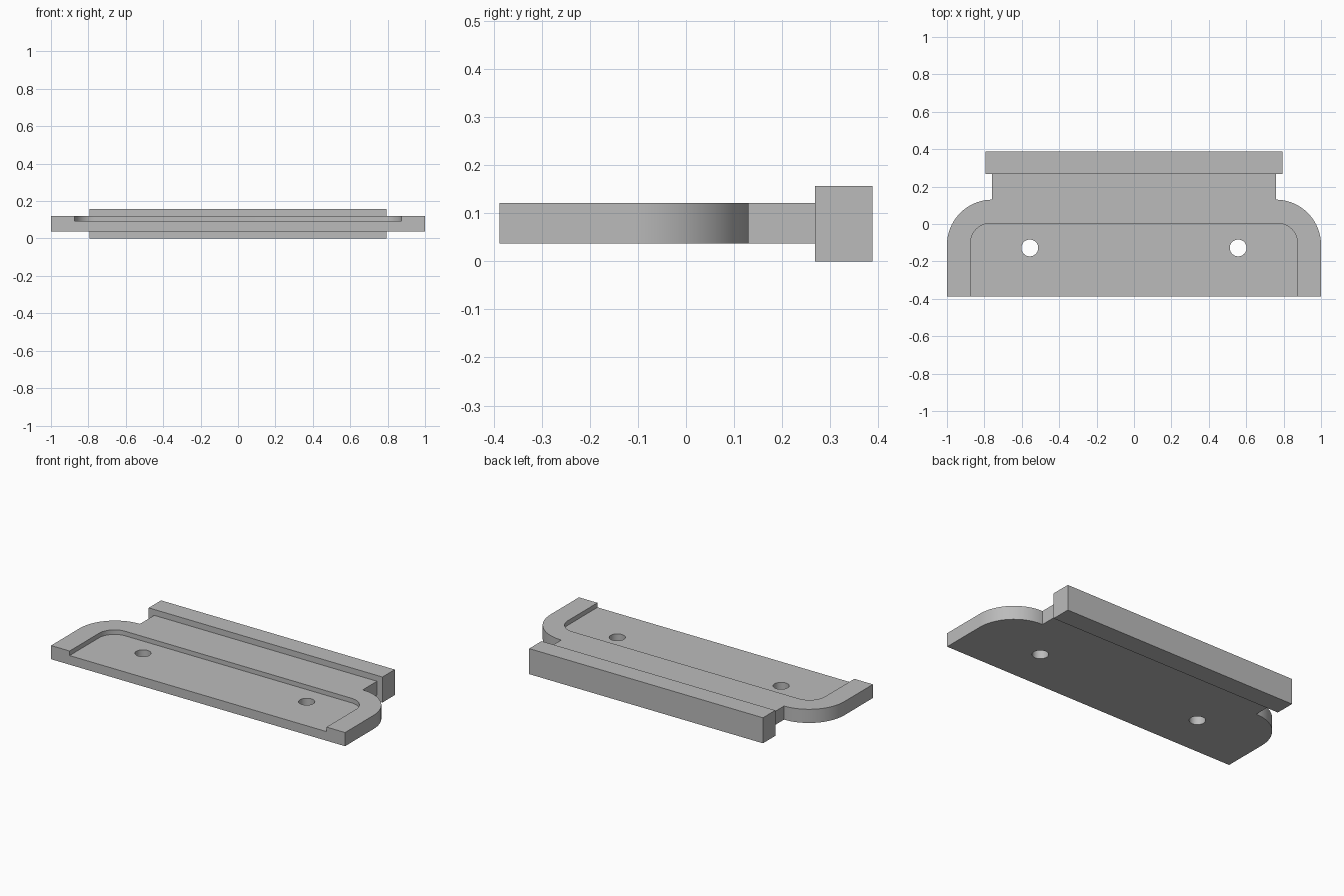
import bpy
import bmesh
from math import cos, sin, pi

cube = bpy.data.objects.get("Cube")
if cube:
    bpy.data.objects.remove(cube, do_unlink=True)

# Single neutral grey finish
GREY = (0.5, 0.5, 0.5, 1.0)
grey = bpy.data.materials.new("plain grey")
grey.use_nodes = True
grey.diffuse_color = GREY
grey.node_tree.nodes["Principled BSDF"].inputs["Base Color"].default_value = GREY

FRONT, BACK = -0.388, 0.388
BAR_FRONT = 0.268
PLATE_BOTTOM, PLATE_TOP, POCKET_FLOOR = 0.037, 0.121, 0.093


def arc(cx, cy, radius, start, end, steps=24):
    angles = [start + (end - start) * i / steps for i in range(steps + 1)]
    return [(cx + radius * cos(a), cy + radius * sin(a)) for a in angles]


def mirrored(half):
    """Close a right-hand outline with its mirror image."""
    return half + [(-x, y) for x, y in reversed(half)]


def prism(name, outline, bottom, top):
    bm = bmesh.new()
    base = bm.faces.new([bm.verts.new((x, y, bottom)) for x, y in outline])
    raised = bmesh.ops.extrude_face_region(bm, geom=[base])["geom"]
    verts = [v for v in raised if isinstance(v, bmesh.types.BMVert)]
    bmesh.ops.translate(bm, vec=(0, 0, top - bottom), verts=verts)
    bmesh.ops.recalc_face_normals(bm, faces=bm.faces)
    mesh = bpy.data.meshes.new(name)
    bm.to_mesh(mesh)
    bm.free()
    mesh.materials.append(grey)
    obj = bpy.data.objects.new(name, mesh)
    bpy.context.collection.objects.link(obj)
    return obj


def cut(target, cutter):
    """Apply a boolean cut and discard the cutter."""
    cutter.hide_render = True
    mod = target.modifiers.new("cut", "BOOLEAN")
    mod.operation = "DIFFERENCE"
    mod.solver = "EXACT"
    mod.object = cutter
    bpy.ops.object.select_all(action="DESELECT")
    bpy.context.view_layer.objects.active = target
    target.select_set(True)
    bpy.ops.object.modifier_apply(modifier=mod.name)
    bpy.data.objects.remove(cutter, do_unlink=True)


# Mounting plate: rounded shoulders narrowing to a neck that meets the bar
shoulder = 0.242
neck = 1 - shoulder
half = [(1, FRONT)] + arc(neck, 0.13 - shoulder, shoulder, 0, pi / 2)
half.append((neck, BAR_FRONT + 0.01))
plate = prism("mounting_plate", mirrored(half), PLATE_BOTTOM, PLATE_TOP)

# Shallow pocket, open at the front edge
corner, pocket_x, pocket_y = 0.105, 0.874, 0.003
half = [(pocket_x, FRONT - 0.1)]
half += arc(pocket_x - corner, pocket_y - corner, corner, 0, pi / 2)
cut(plate, prism("pocket_cutter", mirrored(half), POCKET_FLOOR, PLATE_TOP + 0.1))

# Two screw holes
for side in (-1, 1):
    ring = arc(side * 0.557, -0.128, 0.045, 0, 2 * pi, 48)[:-1]
    cut(plate, prism("hole_cutter", ring, PLATE_BOTTOM - 0.1, PLATE_TOP + 0.1))

bpy.ops.object.shade_smooth_by_angle(angle=pi / 6)

# Rear bar, thicker than the plate
bar_x = 0.795
prism("rear_bar", mirrored([(bar_x, BAR_FRONT), (bar_x, BACK)]), 0, 0.157)
